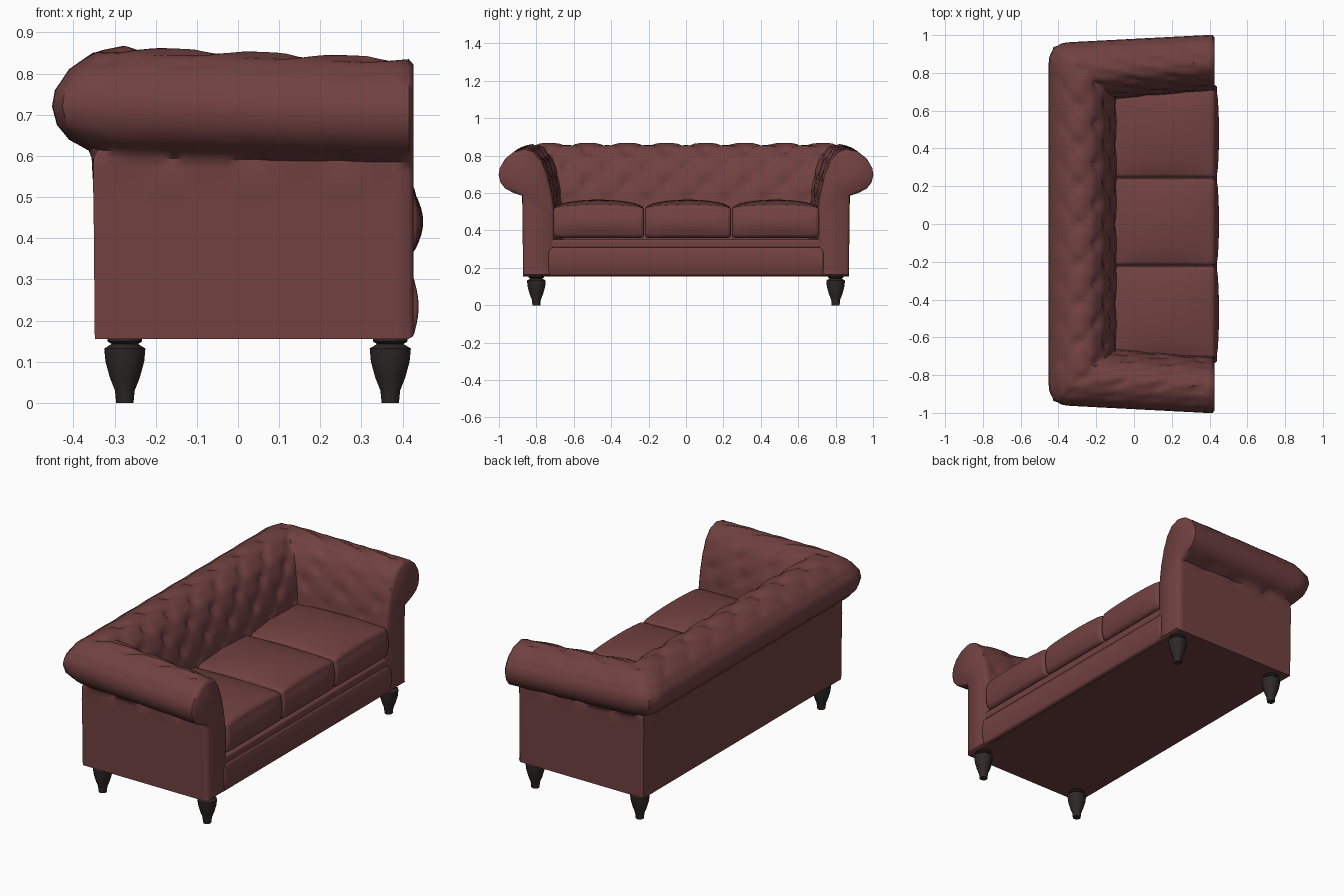
import bpy, bmesh, math
from mathutils import Vector

cube = bpy.data.objects.get("Cube")
if cube:
    bpy.data.objects.remove(cube, do_unlink=True)


def material(name, color):
    m = bpy.data.materials.new(name)
    m.diffuse_color = (*color, 1)
    m.use_nodes = True
    m.node_tree.nodes["Principled BSDF"].inputs["Base Color"].default_value = (*color, 1)
    return m


LEATHER = material("oxblood leather", (0.165, 0.053, 0.052))
WOOD = material("dark wood", (0.028, 0.021, 0.021))


def finish(name, bm, mat, angle=40, bevel=0):
    bmesh.ops.recalc_face_normals(bm, faces=bm.faces)
    mesh = bpy.data.meshes.new(name)
    bm.to_mesh(mesh)
    bm.free()
    mesh.materials.append(mat)
    ob = bpy.data.objects.new(name, mesh)
    bpy.context.collection.objects.link(ob)
    bpy.ops.object.select_all(action='DESELECT')
    ob.select_set(True)
    bpy.context.view_layer.objects.active = ob
    bpy.ops.object.shade_smooth_by_angle(angle=math.radians(angle))
    if bevel:
        mod = ob.modifiers.new("soft edge", 'BEVEL')
        mod.width, mod.segments = bevel, 3
        mod.limit_method = 'ANGLE'
    return ob


def box(lo, hi, cuts=0):
    bm = bmesh.new()
    bmesh.ops.create_cube(bm, size=1)
    if cuts:
        bmesh.ops.subdivide_edges(bm, edges=bm.edges, cuts=cuts, use_grid_fill=True)
    lo, hi = Vector(lo), Vector(hi)
    for v in bm.verts:
        v.co = (lo + hi) / 2 + v.co * (hi - lo)
    return bm


def resample(points, step):
    out = []
    for a, b in zip(points, points[1:]):
        a, b = Vector(a), Vector(b)
        n = max(1, round((b - a).length / step))
        out += [a.lerp(b, i / n) for i in range(n)]
    return out + [Vector(points[-1])]


# Back and scroll arms: one rolled section swept round a mitred U
INNER_X, INNER_Y, FRONT_X, ARM = -0.09, 0.66, 0.415, 0.82
section = resample([(0, .155), (0, .5), (.018, .62), (.045, .72), (.08, .795),
                    (.13, .845), (.19, .862), (.26, .848), (.32, .81), (.355, .76),
                    (.362, .72), (.35, .675), (.32, .64), (.27, .615), (.262, .595),
                    (.258, .155)], 0.024)
count = len(section)
lengths = [0]
for p, q in zip(section, section[1:]):
    lengths.append(lengths[-1] + (q - p).length)


def ramp(v, a, b):
    return min(1, max(0, (v - a) / (b - a)))


def tuft(s, t):
    a, b = math.pi * s / 0.105, math.pi * t / 0.1
    pit = (0.5 + 0.5 * math.cos(a) * math.cos(b)) ** 5
    fold = abs(math.cos((a + b) / 2)) ** 10 + abs(math.cos((a - b) / 2)) ** 10
    return 0.016 * pit + 0.005 * fold - 0.005


def ring(place, f):
    pts = []
    for i, p in enumerate(section):
        u, z = p
        corner_y = INNER_Y + ARM * u
        outer_wall = u > .2 and z < .6
        if place == 'back':
            s = f * corner_y
            gap = corner_y - abs(s)
        else:
            x = FRONT_X + (INNER_X - u - FRONT_X) * f
            gap = x - INNER_X + u
            s = corner_y + gap
        # buttoned diamonds on the inside face and over the roll
        tangent = section[min(i + 1, count - 1)] - section[max(i - 1, 0)]
        normal = Vector((-tangent.y, tangent.x)).normalized()
        weight = ramp(z, .5, .6) * ramp(.34 - u, 0, .1)
        if place != 'back':
            weight *= 0.75 * ramp(f, 0, .1)
        shift = normal * -tuft(s, lengths[i]) * weight
        u, z = u + shift.x, z + shift.y
        # softened outer corner on the roll
        if z > .6:
            u -= 0.07 * u * math.exp(-(gap / .05) ** 2)
        if place == 'back':
            y = f * (INNER_Y + ARM * u)
            pts.append((INNER_X - u, y, z))
        else:
            x = FRONT_X + (INNER_X - u - FRONT_X) * f
            y = INNER_Y + ARM * u + (0 if outer_wall else .045 * (1 - f))
            z -= .027 * (1 - f) * ramp(z, .5, .75)
            pts.append((x, y if place == 'left' else -y, z))
    return pts


arm_steps, back_steps = 28, 72
rings = [ring('right', i / arm_steps) for i in range(arm_steps)]
rings += [ring('back', 2 * i / back_steps - 1) for i in range(back_steps + 1)]
rings += [ring('left', 1 - i / arm_steps) for i in range(1, arm_steps + 1)]
bm = bmesh.new()
grid = [[bm.verts.new(p) for p in r] for r in rings]
for r0, r1 in zip(grid, grid[1:]):
    for i in range(count):
        j = (i + 1) % count
        bm.faces.new((r0[i], r0[j], r1[j], r1[i]))
caps = [bm.faces.new(grid[0]), bm.faces.new(grid[-1])]
bmesh.ops.recalc_face_normals(bm, faces=bm.faces)
bmesh.ops.inset_individual(bm, faces=caps, thickness=0.014, depth=0.012)
finish("tufted_back_and_arms", bm, LEATHER, 50)

# Seat base and deck
finish("seat_base", box((-.345, -.855, .155), (.405, .855, .345)), LEATHER)

# Padded front rail with a raised top band
bm = box((.33, -.735, .157), (.425, .735, .31), 8)
for v in bm.verts:
    if v.co.x > .4:
        v.co.x += .014 * math.sin(math.pi * ramp(v.co.z, .157, .31))
finish("front_rail", bm, LEATHER, 40, .012)
finish("front_rail_band", box((.33, -.735, .305), (.425, .735, .352)), LEATHER, 40, .012)

# Three domed seat cushions
edges = [-.712, -.222, .243, .715]
for name, y0, y1 in zip(("right", "middle", "left"), edges, edges[1:]):
    x0, x1 = -.12, .425
    bm = box((x0, y0 + .003, .36), (x1, y1 - .003, .52), 9)
    for v in bm.verts:
        x, y, z = v.co
        px = math.sin(math.pi * ramp(x, x0, x1)) ** .5
        py = math.sin(math.pi * ramp(y, y0, y1)) ** .5
        pz = math.sin(math.pi * ramp(z, .36, .52))
        if z > .515:
            v.co.z += .045 * max(px, .35) * py
        if x > x1 - .01:
            v.co.x += .025 * pz * (.4 + .6 * py)
    finish(name + "_seat_cushion", bm, LEATHER, 50, .02)

# Turned feet
foot = [(0, 0), (.021, 0), (.024, .03), (.036, .06), (.047, .1), (.05, .132),
        (.032, .143), (.042, .149), (.042, .158), (0, .158)]
SIDES = 12
for x, end in ((-.275, "back"), (.37, "front")):
    for y, side in ((-.8, "right"), (.8, "left")):
        bm = bmesh.new()
        verts = [bm.verts.new((r, 0, z)) for r, z in foot]
        lines = [bm.edges.new(pair) for pair in zip(verts, verts[1:])]
        bmesh.ops.spin(bm, geom=verts + lines, cent=(0, 0, 0), axis=(0, 0, 1),
                       angle=math.tau, steps=SIDES)
        bmesh.ops.remove_doubles(bm, verts=bm.verts, dist=.0005)
        bmesh.ops.translate(bm, verts=bm.verts, vec=(x, y, 0))
        finish(f"{end}_{side}_foot", bm, WOOD, 35)
